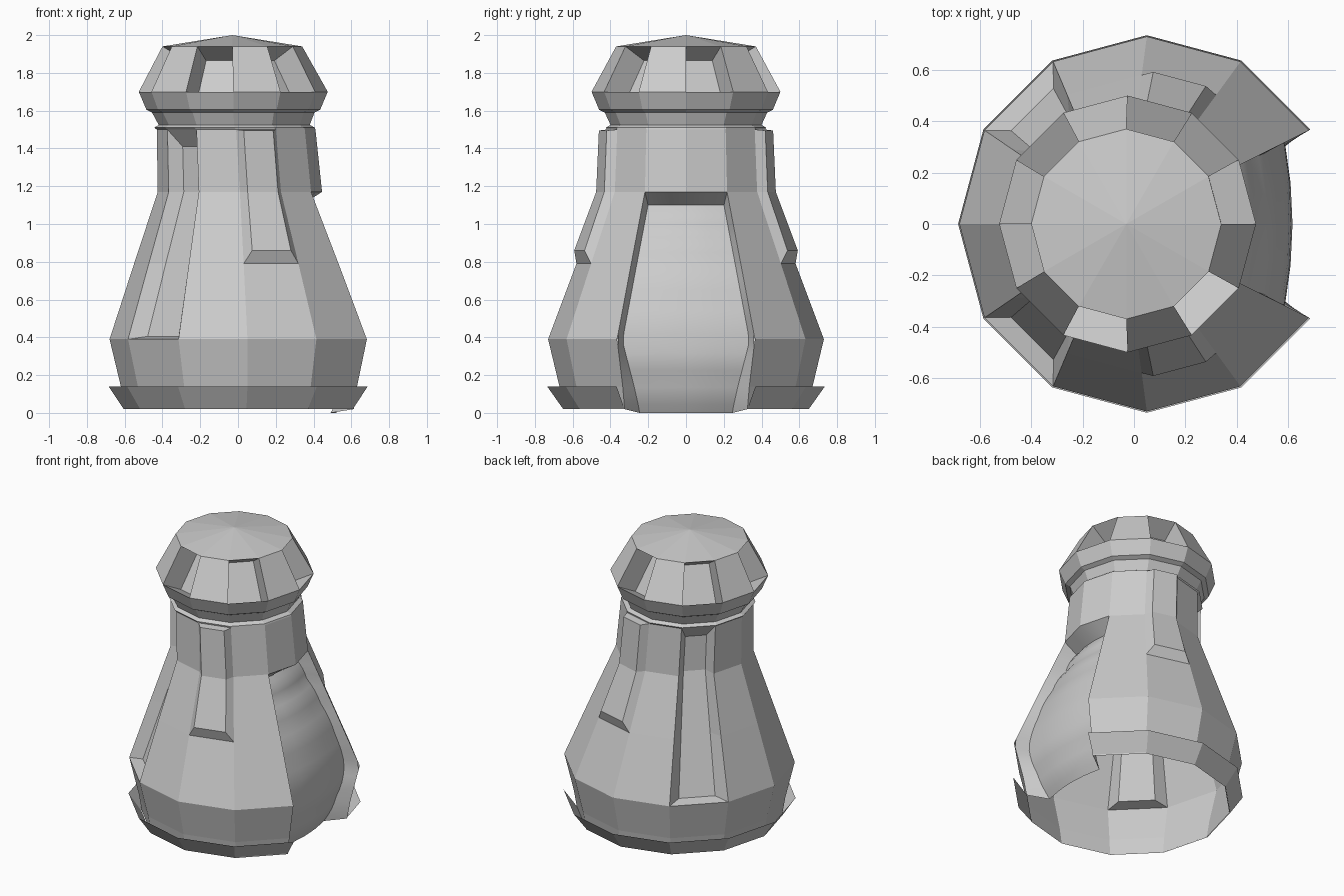
import bpy, bmesh
from math import sin, cos, pi, radians
from mathutils import Vector

if "Cube" in bpy.data.objects:
    bpy.data.objects.remove(bpy.data.objects["Cube"])

# Leaning twelve-sided profile: (z, centre x, radius)
BODY = [(0.02, 0.05, 0.65), (0.14, 0.05, 0.67), (0.39, 0.05, 0.73),
        (0.79, 0.03, 0.58), (1.17, 0.01, 0.435), (1.5, -0.01, 0.42)]
HEAD = [(1.50, -0.01, 0.42), (1.51, -0.018, 0.425), (1.525, -0.02, 0.40),
        (1.59, -0.025, 0.43), (1.605, -0.025, 0.46), (1.70, -0.025, 0.50),
        (1.94, -0.03, 0.37)]


def point(prof, z, deg):
    """Point on the lofted profile at a height and angle."""
    for (z0, c0, r0), (z1, c1, r1) in zip(prof, prof[1:]):
        if z <= z1 + 1e-6:
            break
    t = (z - z0) / (z1 - z0)
    c, r, a = c0 + (c1 - c0) * t, r0 + (r1 - r0) * t, radians(deg)
    return Vector((c + r * cos(a), r * sin(a), z))


def add_face(bm, pts):
    bm.faces.new([bm.verts.new(p) for p in pts])


def add_grid(bm, rows):
    for lo, hi in zip(rows, rows[1:]):
        for i in range(len(lo) - 1):
            add_face(bm, (lo[i], lo[i + 1], hi[i + 1], hi[i]))


def add_loft(bm, prof, skip=lambda level, deg: False):
    for k in range(len(prof) - 1):
        z0, z1 = prof[k][0], prof[k + 1][0]
        for d in range(0, 360, 30):
            if not skip(k, d):
                add_face(bm, (point(prof, z0, d), point(prof, z0, d + 30),
                              point(prof, z1, d + 30), point(prof, z1, d)))


def add_patch(bm, prof, zs, deg, depth, side, low, high, up=0.0):
    """Bevelled panel replacing one facet column: sunk (depth < 0) or raised."""
    a = radians(deg + 15)
    push = Vector((cos(a), sin(a), up)) * depth
    rows = [[point(prof, zs[0], d) for d in (deg, deg, deg + 30, deg + 30)]]
    inner = [zs[0] + low] + list(zs[1:-1]) + [zs[-1] - high]
    for z, zi in zip(zs, inner):
        l, r = point(prof, z, deg), point(prof, z, deg + 30)
        li, ri = point(prof, zi, deg), point(prof, zi, deg + 30)
        rows.append([l, li.lerp(ri, side) + push, ri.lerp(li, side) + push, r])
    rows.append([point(prof, zs[-1], d) for d in (deg, deg, deg + 30, deg + 30)])
    add_grid(bm, rows)


def finish(bm, name):
    bmesh.ops.remove_doubles(bm, verts=bm.verts, dist=0.0005)
    bmesh.ops.dissolve_degenerate(bm, edges=bm.edges, dist=0.0003)
    bmesh.ops.recalc_face_normals(bm, faces=bm.faces)
    me = bpy.data.meshes.new(name)
    bm.to_mesh(me)
    bm.free()
    ob = bpy.data.objects.new(name, me)
    bpy.context.collection.objects.link(ob)
    return ob


# Body shell, open underneath, with sunk back panels and raised front panels
def body_skip(k, d):
    return ((d in (120, 210) and k >= 2) or (d in (60, 270) and k >= 3)
            or (d in (0, 330) and k <= 3))


bm = bmesh.new()
add_loft(bm, BODY, body_skip)
for d in (120, 210):
    add_patch(bm, BODY, (0.39, 0.79, 1.17, 1.5), d, -0.07, 0.19, 0.015, 0.09)
for d in (60, 270):
    add_patch(bm, BODY, (0.79, 1.17, 1.5), d, 0.05, 0.13, 0.07, 0.005)
finish(bm, "body")

# Ribbed panel sunk into the side, with its walls
bm = bmesh.new()
spine = [(1.10, 0.335), (0.97, 0.40), (0.81, 0.485), (0.60, 0.57),
         (0.36, 0.615), (0.18, 0.59), (0.0, 0.52)]
heights = []
for (z0, x0), (z1, x1) in zip(spine, spine[1:]):
    for i in range(4):
        t = i / 4
        heights.append((z0 + (z1 - z0) * t, x0 + (x1 - x0) * t + 0.012 * sin(pi * t)))
heights.append(spine[-1])
top = [point(BODY, 1.17, d) for d in (-30, 0, 30)]
rows = [[top[0], top[0], top[0].lerp(top[1], 0.5), top[1],
         top[1].lerp(top[2], 0.5), top[2], top[2]]]
for z, x in heights:
    zo = max(z, 0.02)
    edge = point(BODY, zo, 30)
    w = edge.y - 0.03
    if z < 0.36:
        w -= 0.05 * (0.36 - z) / 0.36
    inner = [Vector((x - 0.03 * u * u, w * u, z)) for u in (-1, -0.5, 0, 0.5, 1)]
    rows.append([Vector((edge.x, -edge.y, zo))] + inner + [edge])
add_grid(bm, rows)
panel = finish(bm, "side_panel")
bpy.context.view_layer.objects.active = panel
panel.select_set(True)
bpy.ops.object.shade_smooth_by_angle(angle=radians(25))
panel.select_set(False)

# Flared skirt around the base, open at the side panel
bm = bmesh.new()
SKIRT = [(0.02, 0.045, 0.65), (0.14, 0.05, 0.735)]
add_loft(bm, SKIRT, lambda k, d: d in (0, 330))
finish(bm, "base_skirt")

# Neck and domed head with alternate facets sunk as windows
bm = bmesh.new()
add_loft(bm, HEAD, lambda k, d: k == 5 and d % 60 == 0)
for d in range(0, 360, 60):
    add_patch(bm, HEAD, (1.70, 1.94), d, -0.13, 0.08, 0.0, 0.01, 0.5)
for d in range(0, 360, 30):
    add_face(bm, (point(HEAD, 1.94, d), point(HEAD, 1.94, d + 30),
                  Vector((-0.03, 0, 2.0))))
finish(bm, "head")
